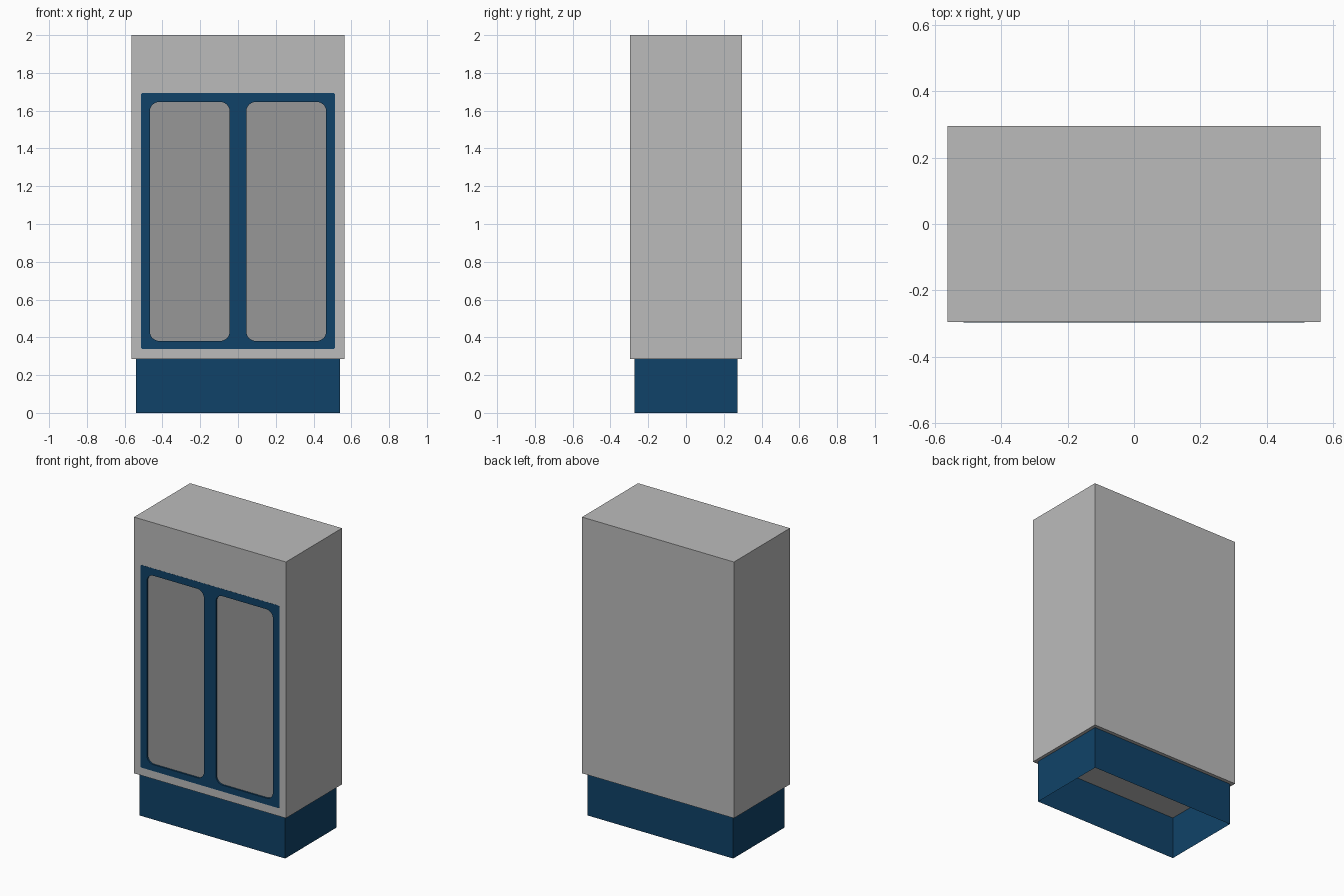
import bpy, bmesh, math

if "Cube" in bpy.data.objects:
    bpy.data.objects.remove(bpy.data.objects["Cube"])

W, D, H = 0.5625, 0.2965, 2.0      # half width, half depth, height of the cabinet
BASE_H = 0.285
RECESS = 0.012                     # depth of the panes behind the front


def material(name, rgb):
    m = bpy.data.materials.new(name)
    m.diffuse_color = (*rgb, 1.0)
    m.use_nodes = True
    m.node_tree.nodes["Principled BSDF"].inputs["Base Color"].default_value = m.diffuse_color
    return m


GREY = material("light grey", (0.50, 0.50, 0.50))
PANE = material("mid grey", (0.31, 0.31, 0.31))
BLUE = material("dark blue", (0.005, 0.055, 0.14))


def rounded_rect(x0, x1, z0, z1, r, n=8):
    pts = []
    corners = [(x1 - r, z1 - r, 0), (x0 + r, z1 - r, 90),
               (x0 + r, z0 + r, 180), (x1 - r, z0 + r, 270)]
    for cx, cz, a0 in corners:
        for i in range(n + 1):
            a = math.radians(a0 + 90 * i / n)
            pts.append((cx + r * math.cos(a), cz + r * math.sin(a)))
    return pts


def front_plate(name, outlines, y0, y1, mat):
    """Upright plate between y0 and y1; outlines after the first are holes."""
    cu = bpy.data.curves.new(name, 'CURVE')
    cu.dimensions = '2D'
    cu.fill_mode = 'BOTH'
    cu.extrude = (y1 - y0) / 2
    for pts in outlines:
        sp = cu.splines.new('POLY')
        sp.points.add(len(pts) - 1)
        for p, (x, z) in zip(sp.points, pts):
            p.co = (x, z, 0, 1)
        sp.use_cyclic_u = True
    ob = bpy.data.objects.new(name, cu)
    bpy.context.collection.objects.link(ob)
    ob.rotation_euler.x = math.pi / 2
    ob.location.y = (y0 + y1) / 2
    bpy.ops.object.select_all(action='DESELECT')
    ob.select_set(True)
    bpy.context.view_layer.objects.active = ob
    bpy.ops.object.convert(target='MESH')
    ob = bpy.context.view_layer.objects.active
    bm = bmesh.new()
    bm.from_mesh(ob.data)
    bmesh.ops.remove_doubles(bm, verts=bm.verts, dist=1e-5)
    bmesh.ops.recalc_face_normals(bm, faces=bm.faces)
    bm.to_mesh(ob.data)
    bm.free()
    ob.data.materials.clear()
    ob.data.materials.append(mat)
    return ob


def box(name, hx, hy, z0, z1, mat, open_ends=False):
    bm = bmesh.new()
    bmesh.ops.create_cube(bm, size=2)
    for v in bm.verts:
        v.co = (v.co.x * hx, v.co.y * hy, z1 if v.co.z > 0 else z0)
    if open_ends:
        bm.normal_update()
        ends = [f for f in bm.faces if abs(f.normal.z) > 0.5]
        bmesh.ops.delete(bm, geom=ends, context='FACES_ONLY')
    me = bpy.data.meshes.new(name)
    bm.to_mesh(me)
    bm.free()
    me.materials.append(mat)
    ob = bpy.data.objects.new(name, me)
    bpy.context.collection.objects.link(ob)
    return ob


# Plinth: thin skirt, open underneath
box("plinth", 0.5405, 0.2725, 0.0, BASE_H, BLUE, open_ends=True)

# Cabinet body with a shallow recess for the door frame
body = box("cabinet_body", W, D, BASE_H, H, GREY)
outer = rounded_rect(-0.514, 0.514, 0.338, 1.694, 0.01, 3)
cutter = front_plate("recess_cutter", [outer], -D - 0.05, -D + RECESS, GREY)
cutter.hide_render = True
mod = body.modifiers.new("recess", 'BOOLEAN')
mod.operation = 'DIFFERENCE'
mod.solver = 'EXACT'
mod.object = cutter
bpy.context.view_layer.objects.active = body
bpy.ops.object.modifier_apply(modifier=mod.name)
bpy.data.objects.remove(cutter)

# Door frame with two rounded openings
holes = [rounded_rect(-0.467, -0.044, 0.381, 1.646, 0.05),
         rounded_rect(0.044, 0.467, 0.381, 1.646, 0.05)]
front_plate("door_frame", [outer] + holes, -D - 0.001, -D + RECESS, BLUE)

# Panes set back in the openings
for side, pts in zip(("left", "right"), holes):
    front_plate(side + "_pane", [pts], -D + RECESS - 0.002, -D + RECESS, PANE)
